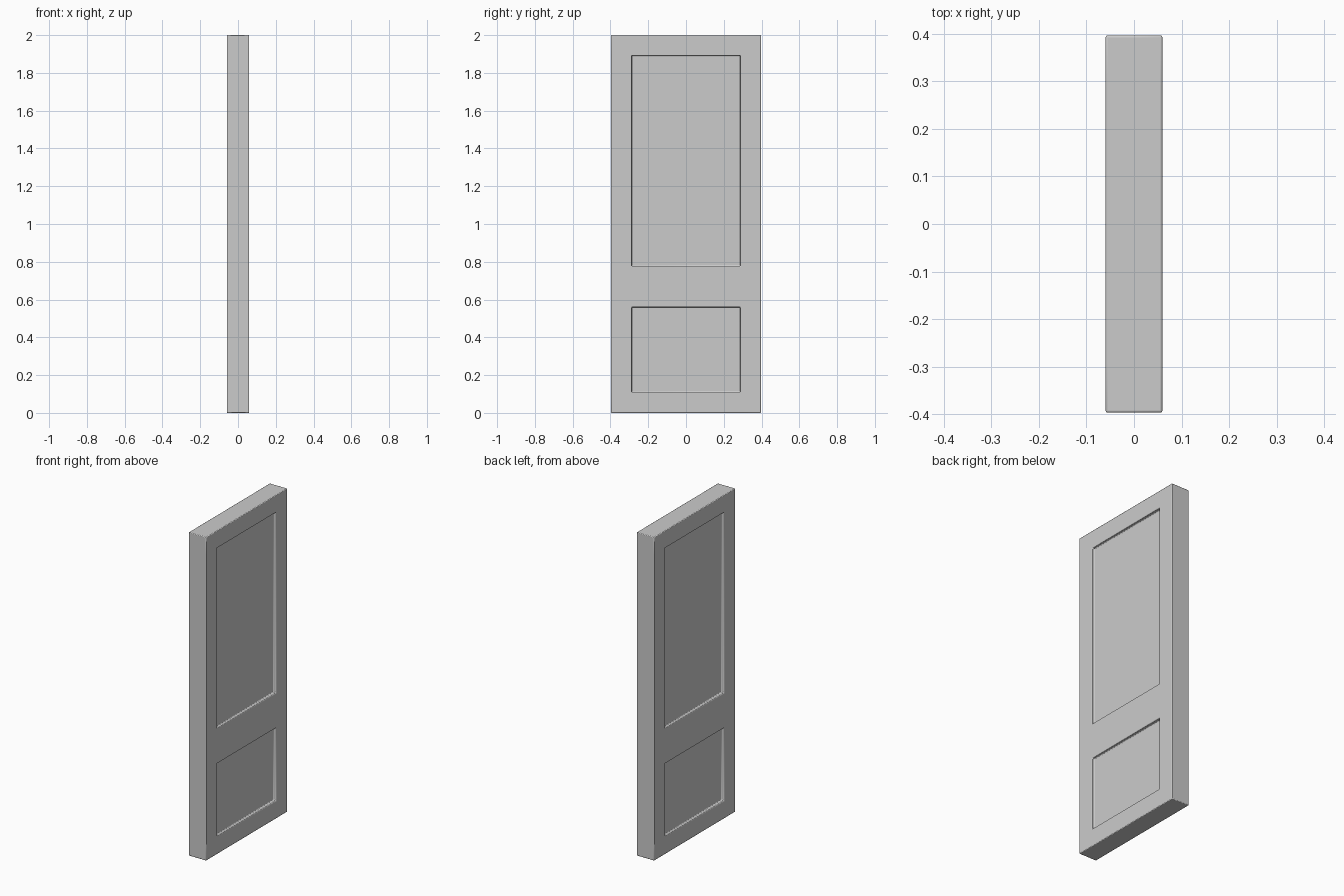
import bpy, bmesh
from mathutils import Vector

if "Cube" in bpy.data.objects:
    bpy.data.objects.remove(bpy.data.objects["Cube"])

THICK, WIDTH, HEIGHT = 0.119, 0.793, 2.0
PANEL_Y = 0.288
PANELS_Z = [(0.11, 0.56), (0.777, 1.892)]
RECESS = 0.018

# door slab
bm = bmesh.new()
bmesh.ops.create_cube(bm, size=1)
bmesh.ops.scale(bm, vec=(THICK, WIDTH, HEIGHT), verts=bm.verts)
bmesh.ops.translate(bm, vec=(0, 0, HEIGHT / 2), verts=bm.verts)


def cut(point, normal):
    geom = bm.verts[:] + bm.edges[:] + bm.faces[:]
    bmesh.ops.bisect_plane(bm, geom=geom, plane_co=point, plane_no=normal)


# stile and rail lines
for y in (-PANEL_Y, PANEL_Y):
    cut(Vector((0, y, 0)), Vector((0, 1, 0)))
for pair in PANELS_Z:
    for z in pair:
        cut(Vector((0, 0, z)), Vector((0, 0, 1)))

# recessed panels on both sides
bm.normal_update()
panels = []
for f in bm.faces:
    c = f.calc_center_median()
    if abs(f.normal.x) > 0.9 and abs(c.y) < 0.1 and any(a < c.z < b for a, b in PANELS_Z):
        panels.append(f)
bmesh.ops.inset_individual(bm, faces=panels, thickness=0.001, depth=-RECESS)
bmesh.ops.recalc_face_normals(bm, faces=bm.faces)

mesh = bpy.data.meshes.new("door")
bm.to_mesh(mesh)
bm.free()
door = bpy.data.objects.new("door", mesh)
bpy.context.collection.objects.link(door)

# softened edges
bevel = door.modifiers.new("edge_bevel", 'BEVEL')
bevel.width = 0.004
bevel.segments = 2
bevel.limit_method = 'ANGLE'

bpy.context.view_layer.objects.active = door
door.select_set(True)
bpy.ops.object.shade_smooth_by_angle()
